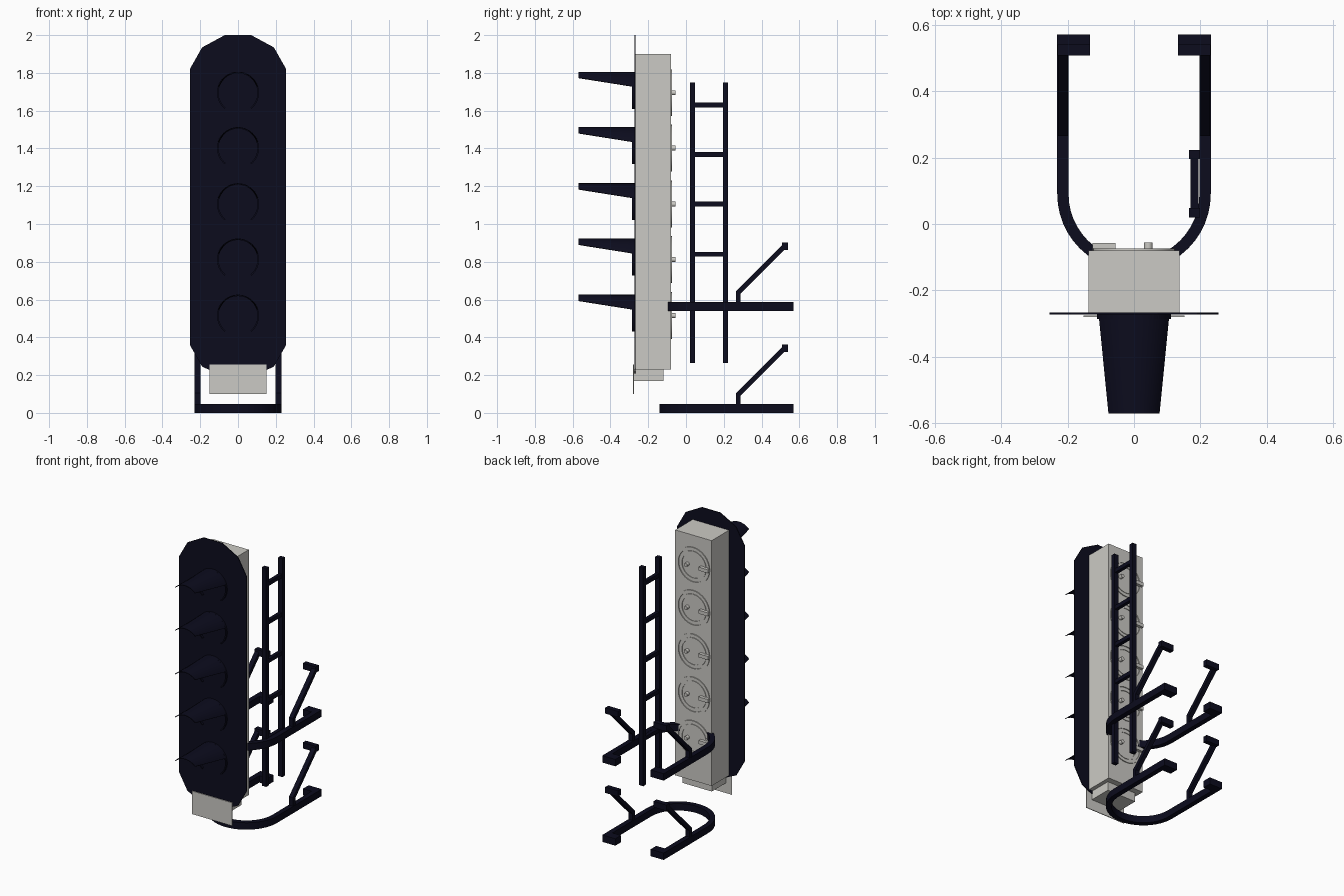
import bpy, bmesh, math
from mathutils import Vector

if "Cube" in bpy.data.objects:
    bpy.data.objects.remove(bpy.data.objects["Cube"])


def material(name, rgb):
    m = bpy.data.materials.new(name)
    m.diffuse_color = (*rgb, 1)
    m.use_nodes = True
    m.node_tree.nodes["Principled BSDF"].inputs["Base Color"].default_value = m.diffuse_color
    return m


NAVY = material("dark_navy", (0.0035, 0.0035, 0.0125))
GREY = material("light_grey", (0.60, 0.59, 0.555))


def finish(name, bm, mat, smooth=False):
    bmesh.ops.recalc_face_normals(bm, faces=bm.faces)
    me = bpy.data.meshes.new(name)
    bm.to_mesh(me)
    bm.free()
    me.materials.append(mat)
    ob = bpy.data.objects.new(name, me)
    bpy.context.collection.objects.link(ob)
    if smooth:
        bpy.context.view_layer.objects.active = ob
        ob.select_set(True)
        bpy.ops.object.shade_smooth_by_angle(angle=math.radians(35))
        ob.select_set(False)
    return ob


def box(name, x0, x1, y0, y1, z0, z1, mat):
    bm = bmesh.new()
    bmesh.ops.create_cube(bm, size=1)
    for v in bm.verts:
        v.co = Vector((x0 + (v.co.x + .5) * (x1 - x0),
                       y0 + (v.co.y + .5) * (y1 - y0),
                       z0 + (v.co.z + .5) * (z1 - z0)))
    return finish(name, bm, mat)


def prism(name, pts, axis, a, b, mat):
    """Extrude a 2D outline along x (pts are y,z) or y (pts are x,z)."""
    bm = bmesh.new()
    place = (lambda p, t: (t, *p)) if axis == "x" else (lambda p, t: (p[0], t, p[1]))
    f = bm.faces.new([bm.verts.new(place(p, a)) for p in pts])
    new = bmesh.ops.extrude_face_region(bm, geom=[f])["geom"]
    off = Vector((b - a, 0, 0)) if axis == "x" else Vector((0, b - a, 0))
    bmesh.ops.translate(bm, vec=off, verts=[g for g in new if isinstance(g, bmesh.types.BMVert)])
    return finish(name, bm, mat)


def sweep(name, sections, mat, closed=False, smooth=True):
    """Skin a chain of four-point sections."""
    bm = bmesh.new()
    rows = [[bm.verts.new(p) for p in s] for s in sections]
    n = len(rows)
    for i in range(n if closed else n - 1):
        a, b = rows[i], rows[(i + 1) % n]
        for j in range(4):
            bm.faces.new((a[j], a[(j + 1) % 4], b[(j + 1) % 4], b[j]))
    if not closed:
        bm.faces.new(rows[0])
        bm.faces.new(rows[-1][::-1])
    return finish(name, bm, mat, smooth)


def ring(name, cz, r0, r1, y0, y1, mat, half=180, steps=32):
    """Flat-sided ring, or an arc centred on the top, facing along y."""
    closed = half == 180
    secs = []
    for i in range(steps if closed else steps + 1):
        a = math.radians(-half + 2 * half * i / steps)
        s, c = math.sin(a), math.cos(a)
        secs.append([(r * s, y, cz + r * c) for r, y in ((r0, y0), (r1, y0), (r1, y1), (r0, y1))])
    return sweep(name, secs, mat, closed)


def visor(cz):
    """Tubular hood cut back along a sloping lower edge."""
    R, T, n = .111, .004, 14
    bm = bmesh.new()
    layers = []
    for r in (R, R - T):
        rows = []
        for y, drop in ((-.272, .08), (-.57, .031)):
            h = math.acos(1 - drop / R)
            rows.append([bm.verts.new((r * math.sin(a), y, cz + r * math.cos(a)))
                         for a in (-h + 2 * h * i / n for i in range(n + 1))])
        layers.append(rows)
        for i in range(n):
            bm.faces.new((rows[0][i], rows[0][i + 1], rows[1][i + 1], rows[1][i]))
    (a, b), (c, d) = layers
    for i in range(n):
        bm.faces.new((b[i], b[i + 1], d[i + 1], d[i]))
        bm.faces.new((a[i], a[i + 1], c[i + 1], c[i]))
    for k in (0, n):
        bm.faces.new((a[k], b[k], d[k], c[k]))
    return finish("visor", bm, NAVY, True)


# Signal housing, lower terminal box and number plate
box("housing", -.137, .137, -.27, -.08, .23, 1.9, GREY)
box("terminal_box", -.11, .11, -.274, -.12, .17, .23, GREY)
box("number_plate", -.152, .152, -.28, -.275, .10, .257, GREY)

# Backing board with chamfered ends
right = [(.07, .19), (.19, .245), (.255, .36), (.255, 1.82), (.19, 1.935), (.07, 2.0)]
outline = right + [(-x, z) for x, z in reversed(right)]
prism("backing_board", outline, "y", -.273, -.267, NAVY)

# Five lamps: hood and collar in front, round door with latch behind
for cz in (1.695, 1.402, 1.105, .812, .515):
    visor(cz)
    ring("lamp_collar", cz, .103, .111, -.286, -.27, NAVY, half=140)
    ring("door_rim", cz, .110, .124, -.082, -.074, GREY)
    ring("door_inner_rim", cz, .084, .098, -.082, -.076, GREY)
    box("door_hinge", -.125, -.055, -.082, -.057, cz - .012, cz + .012, GREY)
    bm = bmesh.new()
    bmesh.ops.create_cone(bm, cap_ends=True, segments=16, radius1=.013, radius2=.013, depth=.026)
    for v in bm.verts:
        v.co = Vector((.043 + v.co.x, -.069 + v.co.z, cz + v.co.y))
    finish("door_knob", bm, GREY, True)

# Two mounting hoops, each with end pads and a pair of braces
RO, RI, CY = .231, .197, .09
for z in (0, .54):
    top = z + .047
    stations = [(-1, 0, .57)]
    stations += [(-math.cos(math.pi * i / 24), -math.sin(math.pi * i / 24), CY) for i in range(25)]
    stations += [(1, 0, .57)]
    sweep("mounting_hoop",
          [[(RI * c, y + RI * s, z), (RO * c, y + RO * s, z),
            (RO * c, y + RO * s, top), (RI * c, y + RI * s, top)] for c, s, y in stations], NAVY)
    for side in (-1, 1):
        a, b = sorted((side * .133, side * .2))
        box("hoop_pad", a, b, .51, .57, z, top, NAVY)
        brace = [(.265, .04), (.289, .04), (.289, .092), (.535, .338), (.517, .356), (.265, .104)]
        a, b = sorted((side * .199, side * .229))
        prism("brace", [(y, z + h) for y, h in brace], "x", a, b, NAVY)
        a, b = sorted((side * .133, side * .23))
        box("brace_pad", a, b, .507, .54, z + .322, z + .362, NAVY)

# Ladder on the right-hand side
for y in (.02, .195):
    box("ladder_rail", .166, .198, y, y + .028, .263, 1.75, NAVY)
for z in (.575, .84, 1.105, 1.368, 1.63):
    box("ladder_rung", .170, .194, .04, .2, z - .013, z + .013, NAVY)
